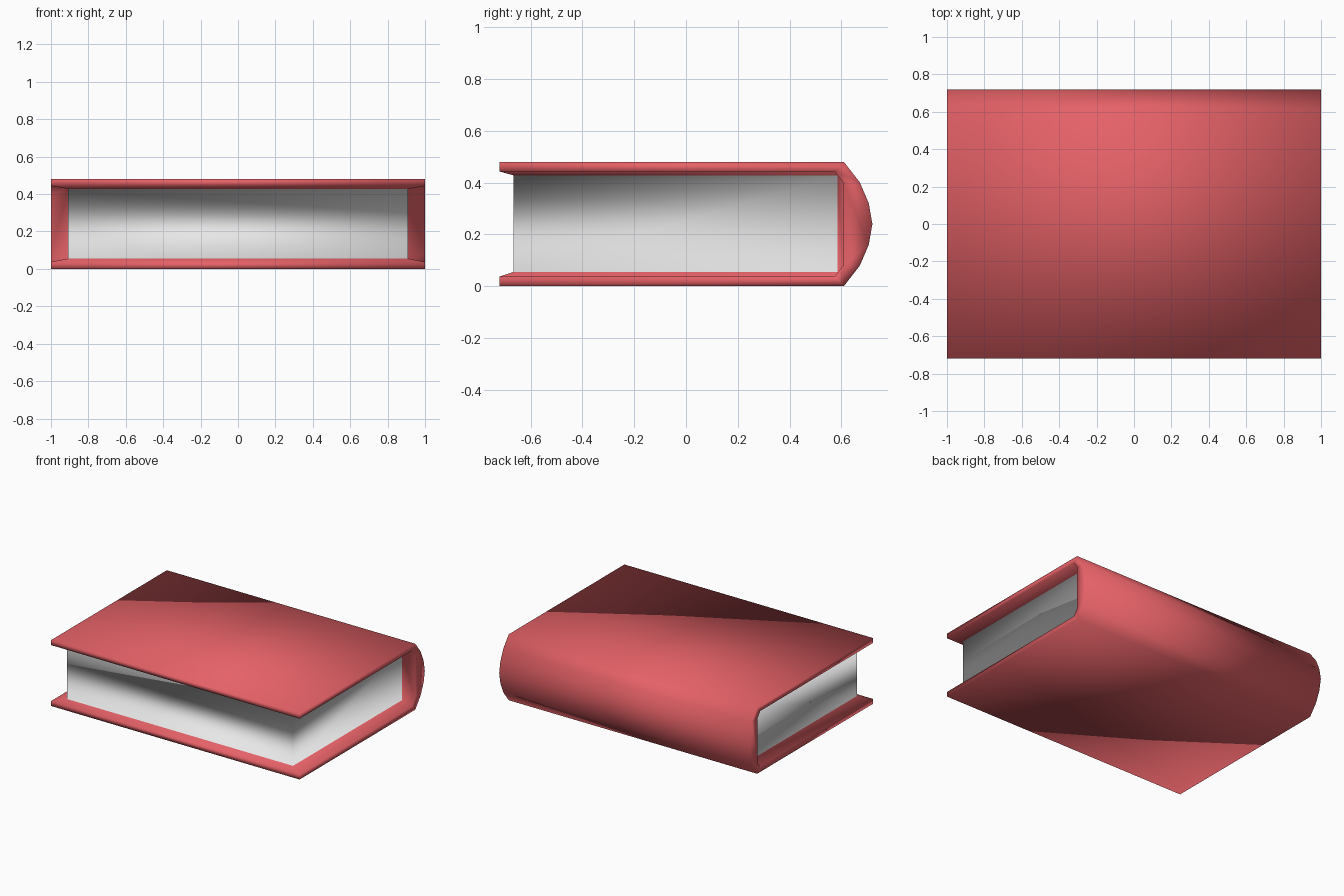
import bpy, bmesh

if "Cube" in bpy.data.objects:
    bpy.data.objects.remove(bpy.data.objects["Cube"])

# cross-sections in (y, z)
T = 0.48
outer = [(-.72, 0), (.61, 0), (.672, .08), (.706, .16), (.72, .24),
         (.706, .32), (.672, .40), (.61, T), (-.72, T)]
inner = [(-.72, .037), (.575, .037), (.607, .08), (.607, .40), (.575, .443), (-.72, .443)]
page = [(-.667, .055), (.585, .055), (.585, .428), (-.667, .428)]


def material(name, rgb):
    m = bpy.data.materials.new(name)
    m.diffuse_color = (*rgb, 1)
    m.use_nodes = True
    m.node_tree.nodes["Principled BSDF"].inputs["Base Color"].default_value = m.diffuse_color
    return m


bm = bmesh.new()


def section(points, x):
    return [bm.verts.new((x, y, z)) for y, z in points]


ends = [(section(outer, x), section(inner, x), section(page, x * .91)) for x in (-1, 1)]
(lo, li, lp), (ro, ri, rp) = ends

# cover boards and rounded spine
for i in range(8):
    bm.faces.new((lo[i], lo[i + 1], ro[i + 1], ro[i]))

for o, n, p in ends:
    # end edges of the boards and spine
    for f in ((o[0], o[1], n[1], n[0]), (o[1], o[2], n[2], n[1]),
              (*o[2:7], n[3], n[2]), (o[6], o[7], n[4], n[3]),
              (o[7], o[8], n[5], n[4])):
        bm.faces.new(f)
    # cover lining sloping in to the pages
    for f in ((n[0], n[1], p[1], p[0]), (n[1], n[2], p[1]), (n[2], n[3], p[2], p[1]),
              (n[3], n[4], p[2]), (n[4], n[5], p[3], p[2])):
        bm.faces.new(f)
    # page ends
    bm.faces.new(p).material_index = 1

# front edges and lining of both boards
for a, b, c in ((0, 0, 0), (8, 5, 3)):
    bm.faces.new((lo[a], ro[a], ri[b], li[b]))
    bm.faces.new((li[b], ri[b], rp[c], lp[c]))
# page fore-edge
bm.faces.new((lp[0], rp[0], rp[3], lp[3])).material_index = 1

bmesh.ops.recalc_face_normals(bm, faces=bm.faces[:])
for f in bm.faces:
    f.smooth = True

mesh = bpy.data.meshes.new("book")
bm.to_mesh(mesh)
bm.free()
mesh.materials.append(material("red cover", (.78, .12, .135)))
mesh.materials.append(material("white pages", (.8, .8, .8)))
book = bpy.data.objects.new("book", mesh)
bpy.context.collection.objects.link(book)
